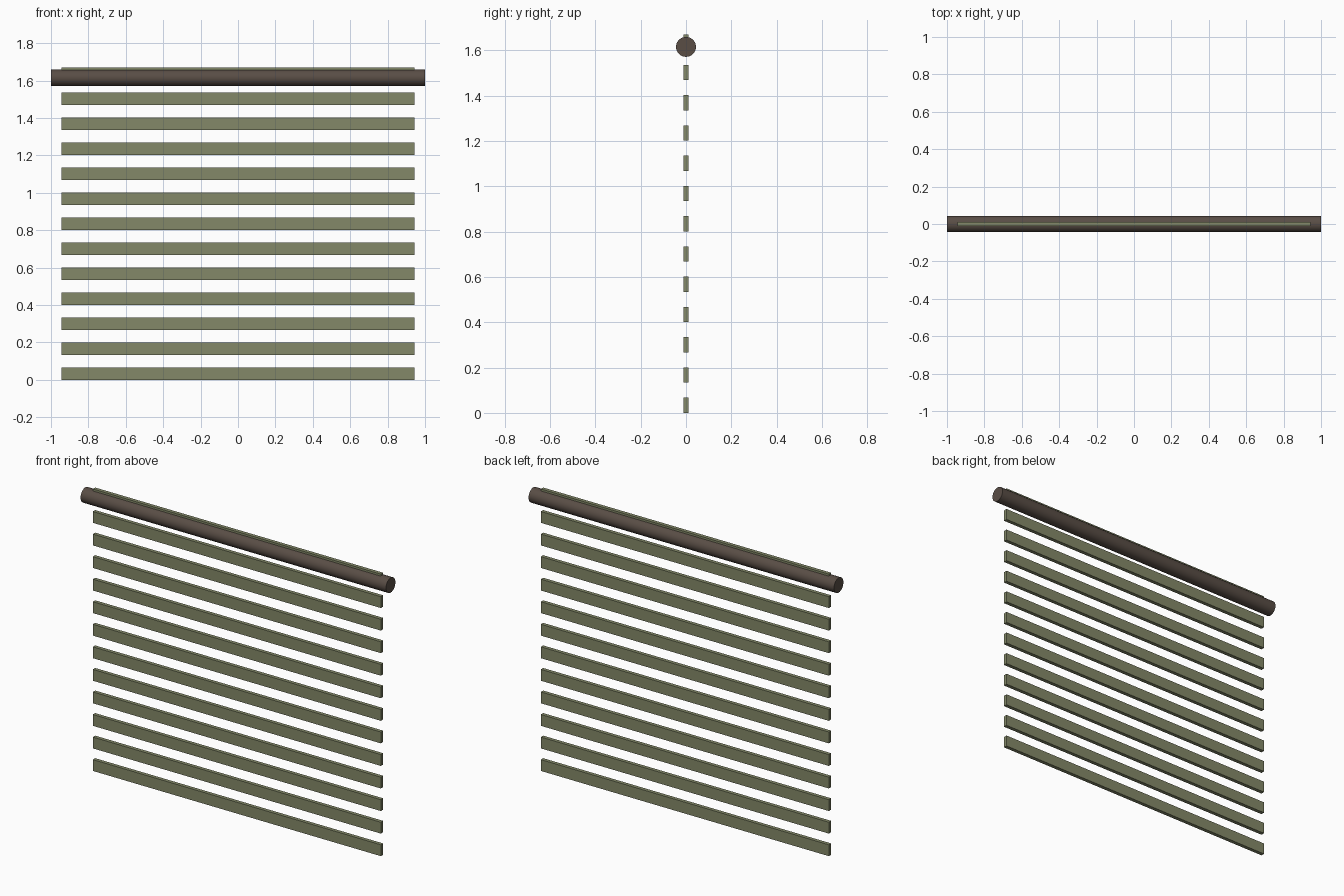
import bpy, math

if "Cube" in bpy.data.objects:
    bpy.data.objects.remove(bpy.data.objects["Cube"])

SLATS, PITCH, HEIGHT = 13, 0.1335, 0.067
WIDTH, DEPTH = 1.886, 0.022


def material(name, rgb):
    m = bpy.data.materials.new(name)
    m.diffuse_color = (*rgb, 1)
    m.use_nodes = True
    m.node_tree.nodes["Principled BSDF"].inputs["Base Color"].default_value = m.diffuse_color
    return m


olive = material("olive_slat", (0.23, 0.25, 0.14))
brown = material("dark_wood", (0.10, 0.075, 0.06))

# Evenly spaced flat slats; the topmost runs through the roller
for i in range(SLATS):
    bpy.ops.mesh.primitive_cube_add(size=1, location=(0, 0, i * PITCH + HEIGHT / 2))
    slat = bpy.context.object
    slat.name = f"slat_{i + 1:02d}"
    slat.scale = (WIDTH, DEPTH, HEIGHT)
    bpy.ops.object.transform_apply(location=False, rotation=False, scale=True)
    slat.data.materials.append(olive)

# Round head roller
bpy.ops.mesh.primitive_cylinder_add(vertices=32, radius=0.044, depth=2,
                                    location=(0, 0, 1.615),
                                    rotation=(0, math.pi / 2, 0))
roller = bpy.context.object
roller.name = "head_roller"
roller.data.materials.append(brown)
bpy.ops.object.shade_smooth_by_angle(angle=math.radians(30))
